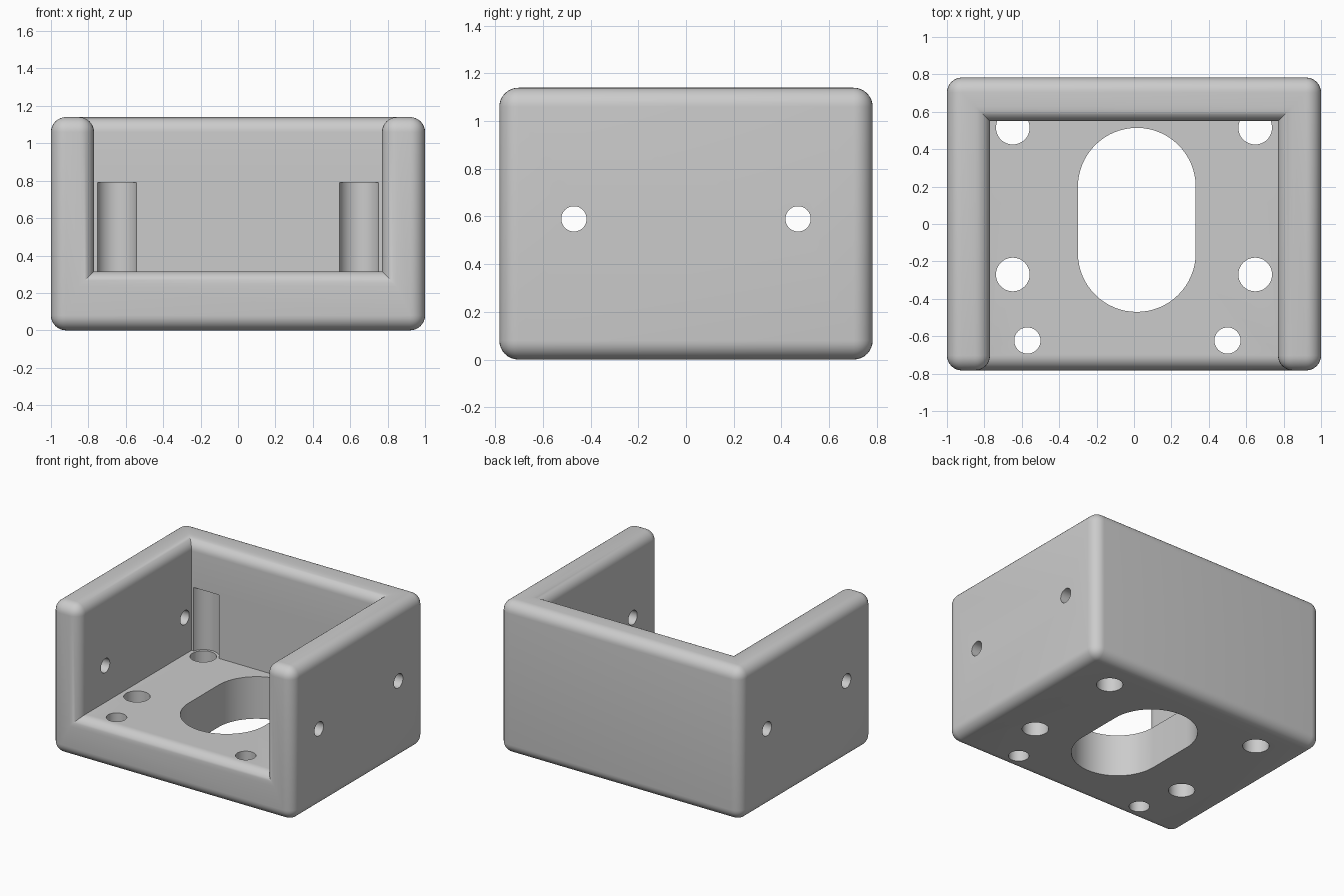
import bpy, bmesh, math
from mathutils import Vector

default = bpy.data.objects.get("Cube")
if default:
    bpy.data.objects.remove(default, do_unlink=True)

HX, HY, TOP = 1.0, 0.783, 1.14        # outer half sizes and height
IN_X, IN_BACK, FLOOR = 0.77, 0.55, 0.315
ROUND = 0.08

grey = bpy.data.materials.new("light grey")
grey.use_nodes = True
grey.diffuse_color = (0.6, 0.6, 0.6, 1)
grey.node_tree.nodes["Principled BSDF"].inputs["Base Color"].default_value = (0.6, 0.6, 0.6, 1)


def make_object(name, bm):
    bmesh.ops.recalc_face_normals(bm, faces=bm.faces)
    mesh = bpy.data.meshes.new(name)
    bm.to_mesh(mesh)
    bm.free()
    mesh.materials.append(grey)
    obj = bpy.data.objects.new(name, mesh)
    bpy.context.collection.objects.link(obj)
    return obj


def prism(bm, outline, low, high, along_x=False):
    """Extrude a closed 2D outline between two heights, along z or x."""
    place = (lambda a, b, h: (h, a, b)) if along_x else (lambda a, b, h: (a, b, h))
    rings = [[bm.verts.new(place(a, b, h)) for a, b in outline] for h in (low, high)]
    bm.faces.new(rings[0][::-1])
    bm.faces.new(rings[1])
    n = len(outline)
    for i in range(n):
        j = (i + 1) % n
        bm.faces.new((rings[0][i], rings[0][j], rings[1][j], rings[1][i]))


def rect(x0, x1, y0, y1):
    return [(x0, y0), (x1, y0), (x1, y1), (x0, y1)]


def capsule(x, y, radius, half_straight=0.0, n=48):
    """Circle, or a slot stretched along the second axis."""
    pts = []
    for half, sign in ((0, 1), (1, -1)):
        for i in range(n // 2 + (1 if half_straight else 0)):
            t = math.pi * half + 2 * math.pi * i / n
            pts.append((x + radius * math.cos(t), y + sign * half_straight + radius * math.sin(t)))
    return pts


def cut(target, cutter):
    """Subtract the cutter and keep the resulting mesh."""
    mod = target.modifiers.new("cut", 'BOOLEAN')
    mod.operation, mod.solver, mod.object = 'DIFFERENCE', 'EXACT', cutter
    cutter.hide_render = True
    depsgraph = bpy.context.evaluated_depsgraph_get()
    depsgraph.update()
    mesh = bpy.data.meshes.new_from_object(target.evaluated_get(depsgraph))
    target.modifiers.clear()
    target.data = mesh
    bpy.data.objects.remove(cutter, do_unlink=True)


# Block with a cavity open at the front and top
bm = bmesh.new()
prism(bm, rect(-HX, HX, -HY, HY), 0, TOP)
housing = make_object("open_housing", bm)
bm = bmesh.new()
prism(bm, rect(-IN_X, IN_X, -HY - 1, IN_BACK), FLOOR, TOP + 1)
cut(housing, make_object("cavity_cutter", bm))

# Round every convex edge, leaving the inside corners sharp
bm = bmesh.new()
bm.from_mesh(housing.data)
bmesh.ops.dissolve_limit(bm, angle_limit=0.01, verts=bm.verts, edges=bm.edges)
convex = [e for e in bm.edges if e.is_manifold and e.calc_face_angle_signed() > 0.5]
bmesh.ops.bevel(bm, geom=convex, offset=ROUND, offset_type='OFFSET', segments=8,
                profile=0.5, affect='EDGES', clamp_overlap=True)
bm.to_mesh(housing.data)
bm.free()

# Round recesses up the back wall, above the rear floor holes
bm = bmesh.new()
for side in (-1, 1):
    prism(bm, capsule(side * 0.648, 0.515, 0.11), FLOOR, 0.79)
cut(housing, make_object("recess_cutter", bm))

# Floor holes, cable slot and side screw holes
bm = bmesh.new()
for side in (-1, 1):
    for y in (0.515, -0.27):
        prism(bm, capsule(side * 0.648, y, 0.09), -0.2, 0.45)
    prism(bm, capsule(side * 0.535 - 0.035, -0.623, 0.07), -0.2, 0.45)
    prism(bm, capsule(side * 0.47, 0.59, 0.053), -HX - 0.2, HX + 0.2, along_x=True)
prism(bm, capsule(0.015, 0.022, 0.315, 0.177, 64), -0.2, 0.45)
cut(housing, make_object("hole_cutter", bm))

# Smooth curved faces, crisp hole rims and inside corners
bpy.ops.object.select_all(action='DESELECT')
housing.select_set(True)
bpy.context.view_layer.objects.active = housing
bpy.ops.object.shade_smooth_by_angle(angle=math.radians(30))
